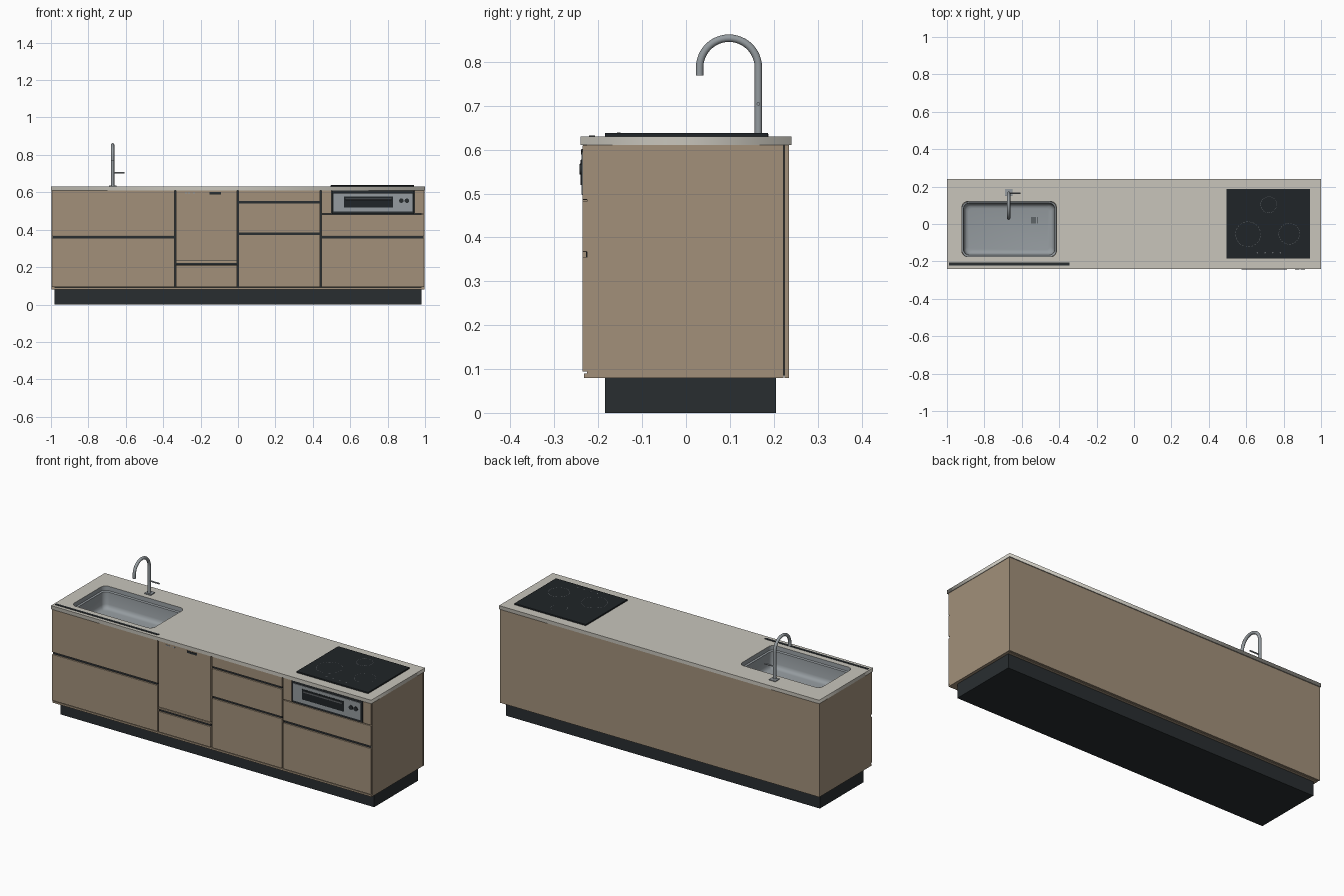
import bpy, bmesh, math
from mathutils import Vector

if "Cube" in bpy.data.objects:
    bpy.data.objects.remove(bpy.data.objects["Cube"])


def material(name, r, g, b):
    m = bpy.data.materials.new(name)
    m.diffuse_color = (r, g, b, 1)
    m.use_nodes = True
    m.node_tree.nodes["Principled BSDF"].inputs["Base Color"].default_value = m.diffuse_color
    return m


WOOD = material("wood", 0.36, 0.28, 0.195)
STONE = material("stone", 0.58, 0.56, 0.50)
DARK = material("dark", 0.022, 0.027, 0.03)
GLASS = material("black_glass", 0.014, 0.018, 0.021)
STEEL = material("steel", 0.30, 0.33, 0.35)
MARK = material("marking", 0.12, 0.13, 0.14)


def finish(name, bm, mat, smooth=False):
    bmesh.ops.recalc_face_normals(bm, faces=bm.faces)
    me = bpy.data.meshes.new(name)
    bm.to_mesh(me)
    bm.free()
    ob = bpy.data.objects.new(name, me)
    bpy.context.collection.objects.link(ob)
    me.materials.append(mat)
    if smooth:
        activate(ob)
        bpy.ops.object.shade_smooth_by_angle(angle=math.radians(35))
    return ob


def activate(ob):
    bpy.ops.object.select_all(action='DESELECT')
    ob.select_set(True)
    bpy.context.view_layer.objects.active = ob


def box(name, x0, x1, y0, y1, z0, z1, mat, bevel=0):
    bm = bmesh.new()
    bmesh.ops.create_cube(bm, size=1)
    for v in bm.verts:
        v.co = ((x0 + x1) / 2 + v.co.x * (x1 - x0), (y0 + y1) / 2 + v.co.y * (y1 - y0),
                (z0 + z1) / 2 + v.co.z * (z1 - z0))
    if bevel:
        bmesh.ops.bevel(bm, geom=bm.edges[:], offset=bevel, segments=2, profile=0.5, affect='EDGES')
    return finish(name, bm, mat)


def tube(name, path, r, mat, n=20):
    """Sweep a circle along a path that lies in one plane of constant x or along x."""
    bm = bmesh.new()
    pts = [Vector(p) for p in path]
    rings = []
    for i, p in enumerate(pts):
        t = (pts[min(i + 1, len(pts) - 1)] - pts[max(i - 1, 0)]).normalized()
        u = Vector((0, 1, 0)) if abs(t.x) > 0.9 else Vector((1, 0, 0))
        w = t.cross(u).normalized()
        rings.append([bm.verts.new(p + r * (math.cos(a) * u + math.sin(a) * w))
                      for a in (2 * math.pi * k / n for k in range(n))])
    loft(bm, rings)
    bm.faces.new(rings[0])
    bm.faces.new(rings[-1])
    return finish(name, bm, mat, True)


def loft(bm, rings):
    for a, b in zip(rings, rings[1:]):
        n = len(a)
        for k in range(n):
            bm.faces.new((a[k], a[(k + 1) % n], b[(k + 1) % n], b[k]))


def round_rect(x0, x1, y0, y1, r, n=8):
    pts = []
    for q, (cx, cy) in enumerate([(x1 - r, y1 - r), (x0 + r, y1 - r), (x0 + r, y0 + r), (x1 - r, y0 + r)]):
        for k in range(n + 1):
            a = math.pi / 2 * (q + k / n)
            pts.append((cx + r * math.cos(a), cy + r * math.sin(a)))
    return pts


# Worktop with a rounded sink opening
SINK = (-0.92, -0.415, -0.175, 0.12)
cu = bpy.data.curves.new("worktop", 'CURVE')
cu.dimensions, cu.fill_mode, cu.extrude = '2D', 'BOTH', 0.01
for loop in ([(-1, -0.24), (1, -0.24), (1, 0.24), (-1, 0.24)], round_rect(*SINK, 0.03)):
    sp = cu.splines.new('POLY')
    sp.points.add(len(loop) - 1)
    for p, c in zip(sp.points, loop):
        p.co = (c[0], c[1], 0, 1)
    sp.use_cyclic_u = True
top = bpy.data.objects.new("worktop", cu)
top.location.z = 0.62
bpy.context.collection.objects.link(top)
cu.materials.append(STONE)
activate(top)
bpy.ops.object.convert(target='MESH')
box("worktop_front_strip", -0.99, -0.345, -0.221, -0.207, 0.625, 0.632, DARK)

# Sink basin: rounded rings stepping inward and down
bm = bmesh.new()
rings = []
for inset, z in ((0, 0.63), (0.001, 0.606), (0.009, 0.602), (0.012, 0.535), (0.016, 0.522),
                 (0.024, 0.514), (0.036, 0.511)):
    x0, x1, y0, y1 = SINK
    rings.append([bm.verts.new((x, y, z)) for x, y in round_rect(
        x0 + inset, x1 - inset, y0 + inset, y1 - inset, 0.032 - inset * 0.3)])
loft(bm, rings)
bm.faces.new(rings[-1])
finish("sink_basin", bm, STEEL, True)
tube("drain", [(-0.53, 0.02, 0.508), (-0.53, 0.02, 0.514)], 0.022, STEEL)
for i in range(4):
    x = -0.545 + i * 0.01
    box("drain_slot", x - 0.002, x + 0.002, 0.003, 0.037, 0.513, 0.515, DARK)

# Tap: gooseneck, base and side lever
arc = [(-0.67, 0.098 + 0.067 * math.cos(math.pi * i / 24), 0.787 + 0.067 * math.sin(math.pi * i / 24))
       for i in range(25)]
tube("tap_neck", [(-0.67, 0.165, 0.63)] + arc + [(-0.67, 0.031, 0.769)], 0.0085, STEEL)
box("tap_base", -0.69, -0.65, 0.15, 0.188, 0.63, 0.636, STEEL, 0.0015)
tube("tap_lever", [(-0.67, 0.165, 0.704), (-0.607, 0.165, 0.704)], 0.004, STEEL, 12)

# Hob with ring markings and touch dots
box("hob", 0.495, 0.942, -0.185, 0.187, 0.629, 0.638, GLASS, 0.002)
for cx, cy, r in ((0.61, -0.055, 0.068), (0.83, -0.052, 0.057), (0.72, 0.103, 0.044)):
    bm = bmesh.new()
    for k in range(24):
        a0 = 2 * math.pi * k / 24
        q = [bm.verts.new((cx + s * math.cos(a), cy + s * math.sin(a), 0.6388))
             for s, a in ((r, a0), (r, a0 + 0.16), (r - 0.002, a0 + 0.16), (r - 0.002, a0))]
        bm.faces.new(q)
    finish("hob_ring", bm, MARK)
for i in range(4):
    x = 0.66 + 0.041 * i
    tube("hob_touch_dot", [(x, -0.153, 0.637), (x, -0.153, 0.6388)], 0.004, MARK, 12)

# Plinth and carcass
box("plinth", -0.98, 0.98, -0.185, 0.205, 0, 0.08, DARK)
box("carcass_floor", -0.98, 0.98, -0.22, 0.222, 0.08, 0.09, WOOD)
box("carcass_front_void", -0.98, 0.98, -0.22, -0.212, 0.085, 0.61, DARK)
for s, side in ((-1, "left"), (1, "right")):
    xs = sorted((s * 0.98, s * 0.997))
    box(side + "_side_panel", *xs, -0.226, 0.222, 0.08, 0.61, WOOD)
box("back_panel", -0.997, 0.997, 0.225, 0.235, 0.08, 0.61, WOOD)
box("back_seam_filler", -0.985, 0.985, 0.215, 0.226, 0.085, 0.61, DARK)
box("front_bottom_rail", -0.997, 0.997, -0.232, -0.212, 0.08, 0.09, WOOD)

# Drawer and door fronts, each column split by finger-pull grooves
FY0, FY1 = -0.236, -0.221
columns = (("sink_drawer", -0.996, -0.339, [(0.094, 0.354), (0.367, 0.61)]),
           ("dishwasher_front", -0.332, -0.005, [(0.094, 0.21), (0.222, 0.232), (0.235, 0.61)]),
           ("middle_drawer", 0.003, 0.439, [(0.094, 0.373), (0.385, 0.541), (0.553, 0.61)]),
           ("oven_drawer", 0.446, 0.996, [(0.094, 0.354), (0.367, 0.482)]))
for name, x0, x1, spans in columns:
    for z0, z1 in spans:
        box(name, x0, x1, FY0, FY1, z0, z1, WOOD, 0.0012)
    for (_, z0), (z1, _) in zip(spans, spans[1:]):
        box(name + "_groove", x0 + 0.003, x1 - 0.003, -0.228, -0.219, z0, z1, DARK)

# Dishwasher controls
box("dishwasher_latch", -0.152, -0.09, -0.239, -0.23, 0.589, 0.601, DARK, 0.001)
for x in (-0.278, -0.262, -0.235):
    box("dishwasher_button", x - 0.006, x + 0.006, -0.2375, -0.23, 0.594, 0.599, STEEL)

# Built-in grill oven
for x0, x1 in ((0.446, 0.5), (0.944, 0.996)):
    box("oven_filler", x0, x1, FY0, FY1, 0.486, 0.61, WOOD, 0.0012)
box("oven_surround", 0.502, 0.942, -0.235, -0.219, 0.485, 0.609, DARK)
box("oven_face", 0.511, 0.933, -0.238, -0.23, 0.497, 0.595, STEEL, 0.001)
box("oven_window", 0.566, 0.83, -0.24, -0.232, 0.519, 0.577, GLASS, 0.001)
box("oven_handle", 0.575, 0.82, -0.242, -0.236, 0.56, 0.568, MARK, 0.001)
for x in (0.873, 0.903):
    tube("oven_knob", [(x, -0.235, 0.555), (x, -0.2425, 0.555)], 0.012, DARK, 24)
